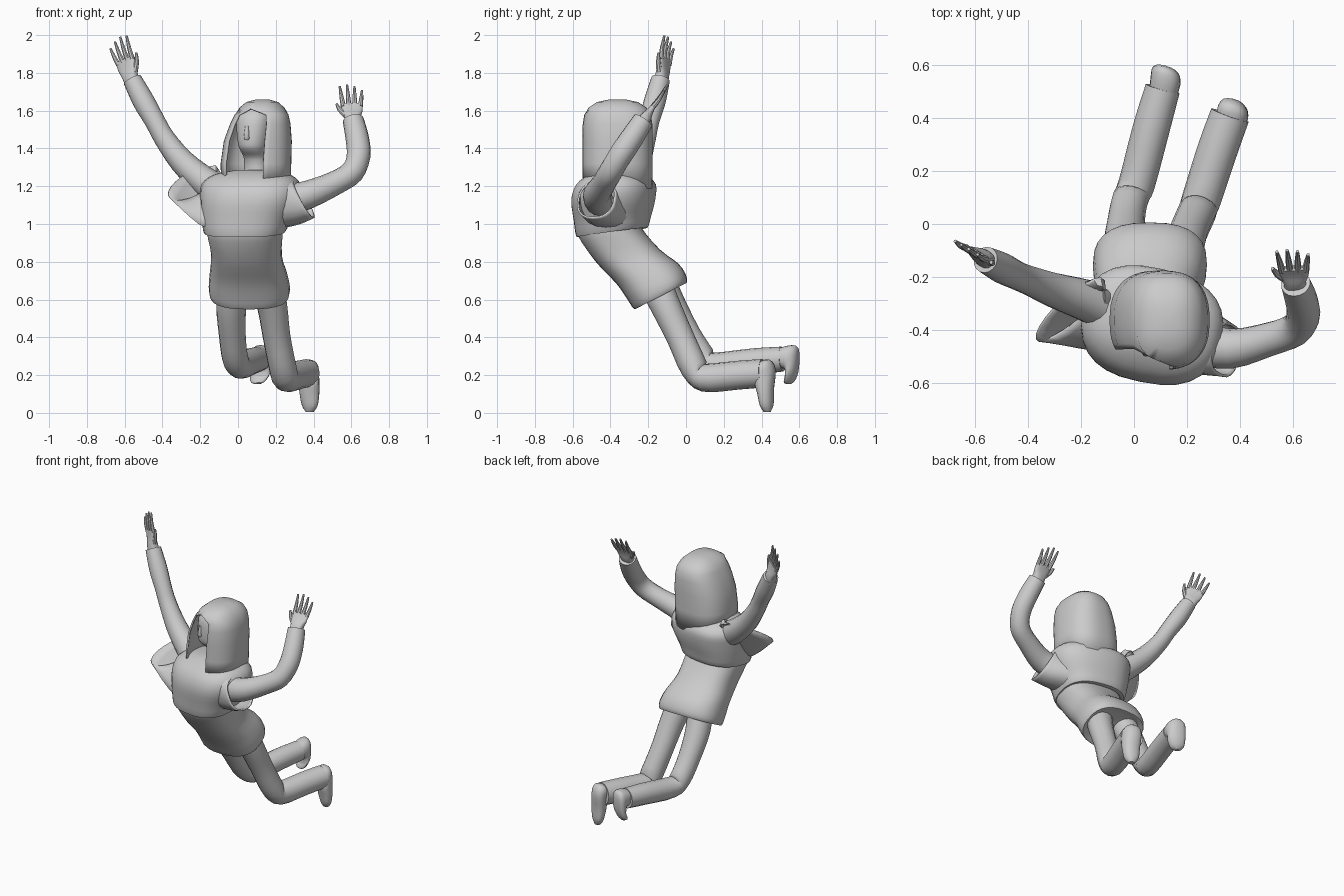
import bpy, bmesh, math
from mathutils import Vector as V


def finish(name, bm):
    bmesh.ops.remove_doubles(bm, verts=bm.verts, dist=0.0005)
    bmesh.ops.recalc_face_normals(bm, faces=bm.faces)
    me = bpy.data.meshes.new(name)
    bm.to_mesh(me)
    bm.free()
    ob = bpy.data.objects.new(name, me)
    bpy.context.collection.objects.link(ob)
    bpy.ops.object.select_all(action='DESELECT')
    ob.select_set(True)
    bpy.context.view_layer.objects.active = ob
    bpy.ops.object.shade_smooth_by_angle(angle=math.radians(40))
    return ob


def spow(a, e):
    return math.copysign(abs(a) ** e, a)


def smooth_rings(rings, sub):
    """Catmull-Rom interpolation of (centre, u, v) rings."""
    out = []
    for i in range(len(rings) - 1):
        q = [rings[max(i - 1, 0)], rings[i], rings[i + 1], rings[min(i + 2, len(rings) - 1)]]
        for s in range(sub):
            t = s / sub
            w = (-t + 2*t*t - t**3, 2 - 5*t*t + 3*t**3, t + 4*t*t - 3*t**3, t**3 - t*t)
            out.append([sum((q[k][j] * (w[k] / 2) for k in range(4)), V()) for j in range(3)])
    return out + [rings[-1]]


def loft(name, rings, n=2.0, seg=20, sub=3, caps=(True, True)):
    """Skin superelliptic rings given as (centre, u half-axis, v half-axis)."""
    rings = smooth_rings([[V(a) for a in r] for r in rings], sub)
    bm, loops = bmesh.new(), []
    for c, u, v in rings:
        angs = [2 * math.pi * k / seg for k in range(seg)]
        loops.append([bm.verts.new(c + u * spow(math.cos(a), 2/n) + v * spow(math.sin(a), 2/n)) for a in angs])
    for a, b in zip(loops, loops[1:]):
        for k in range(seg):
            bm.faces.new((a[k], a[(k+1) % seg], b[(k+1) % seg], b[k]))
    if caps[0]:
        bm.faces.new(loops[0])
    if caps[1]:
        bm.faces.new(loops[-1])
    return finish(name, bm)


def tube(name, pts, ref, seg=16, sub=3):
    """Round limb through (x, y, z, radius) points."""
    rings = []
    for i, p in enumerate(pts):
        a, b = V(pts[max(i-1, 0)][:3]), V(pts[min(i+1, len(pts)-1)][:3])
        t = (b - a).normalized()
        u = t.cross(V(ref)).normalized()
        rings.append((V(p[:3]), u * p[3], t.cross(u) * p[3]))
    return loft(name, rings, seg=seg, sub=sub)


def hand(side, wrist, d, lat, palm, reach):
    """Flat palm with four fingers and a thumb; lat points away from the thumb."""
    w, d = V(wrist), V(d).normalized()
    lat = V(lat)
    lat = (lat - d * lat.dot(d)).normalized()
    nrm = d.cross(lat)
    loft(side + "_palm", [(w - d*.03, lat*.042, nrm*.034), (w + d*.02, lat*.044, nrm*.03),
                          (w + d*palm*.6, lat*.056, nrm*.018), (w + d*palm, lat*.056, nrm*.012)], n=2.6)
    for i, f in enumerate((.93, 1, .9, .7)):
        o = (i - 1.5) * .03
        a = w + d * (palm - .015) + lat * o
        b = w + d * (palm + reach * f) + lat * o * 1.3
        m = (a + b) / 2 + nrm * .004
        tube(f"{side}_finger_{i+1}", [(*a, .014), (*m, .011), (*b, .006)], nrm, 8, 2)
    a, b = w + d*.03 - lat*.035, w + d*(palm*1.05) - lat*.08
    tube(side + "_thumb", [(*a, .016), (*((a+b)/2 - lat*.008), .013), (*b, .007)], nrm, 8, 2)


# Lower shirt, leaning forward from hem to ribs
loft("lower_shirt", [
    ((.06, -.137, .632), (.17, 0, 0), (0, .11, .055)),
    ((.06, -.135, .618), (.205, 0, 0), (0, .138, .07)),
    ((.06, -.155, .665), (.215, 0, 0), (0, .155, .064)),
    ((.055, -.205, .738), (.205, 0, 0), (0, .165, .052)),
    ((.045, -.31, .835), (.187, 0, 0), (0, .172, .03)),
    ((.037, -.41, .97), (.2, -.03, 0), (.02, .162, .02)),
    ((.045, -.42, 1.06), (.19, -.03, 0), (0, .14, .01))], n=2.5, seg=28)

# Upper jacket, slightly turned
loft("upper_jacket", [
    ((.04, -.40, .985), (.18, -.03, 0), (.02, .14, 0)),
    ((.037, -.392, .955), (.21, -.035, 0), (.03, .18, .025)),
    ((.045, -.39, 1.03), (.232, -.045, 0), (.035, .195, .01)),
    ((.065, -.385, 1.13), (.258, -.055, 0), (.04, .21, 0)),
    ((.07, -.37, 1.21), (.255, -.06, 0), (.04, .195, 0)),
    ((.075, -.365, 1.26), (.2, -.045, 0), (.03, .14, 0)),
    ((.08, -.365, 1.285), (.09, -.02, 0), (.02, .08, 0))], n=2.5, seg=28)

# Flared short sleeves with open rims
sl = loft("right_flared_sleeve", [
    ((-.09, -.37, 1.10), (-.02, -.05, -.12), (.01, .10, .05)),
    ((-.16, -.355, 1.15), (-.05, -.06, -.13), (.01, .10, .08)),
    ((-.245, -.325, 1.21), (-.125, -.09, -.04), (.02, .08, .075))], n=2, caps=(True, False))
sr = loft("left_flared_sleeve", [
    ((.20, -.42, 1.12), (.05, 0, -.14), (.02, .14, 0)),
    ((.29, -.455, 1.12), (.04, 0, -.12), (.02, .115, 0)),
    ((.35, -.475, 1.13), (.05, -.02, -.10), (.02, .10, 0))], n=2.4, caps=(True, False))
for o in (sl, sr):
    m = o.modifiers.new("cloth", 'SOLIDIFY')
    m.thickness = .01

# Arms
tube("right_arm", [(-.10, -.32, 1.17, .085), (-.19, -.285, 1.235, .078), (-.30, -.25, 1.335, .066),
                   (-.39, -.215, 1.455, .056), (-.44, -.195, 1.545, .054), (-.50, -.165, 1.65, .058),
                   (-.56, -.135, 1.765, .05)], (0, 1, 0))
tube("left_arm", [(.24, -.45, 1.12, .085), (.37, -.47, 1.155, .075), (.51, -.435, 1.215, .064),
                  (.605, -.40, 1.275, .063), (.638, -.35, 1.36, .063), (.632, -.29, 1.45, .062),
                  (.61, -.225, 1.55, .056)], (0, 1, 0))
hand("right", (-.565, -.13, 1.765), (-.075, .045, .22), (-.85, .5, -.1), .115, .12)
hand("left", (.607, -.222, 1.55), (-.01, .12, .18), (1, 0, -.05), .10, .125)

# Legs, bent at the knee with shins trailing behind
tube("right_leg", [(-.01, -.15, .72, .085), (-.035, -.08, .57, .08), (-.03, .01, .41, .071),
                   (-.015, .09, .29, .069), (.01, .15, .25, .069), (.065, .36, .272, .07),
                   (.108, .51, .285, .066)], (1, 0, 0))
tube("left_leg", [(.14, -.18, .72, .09), (.18, -.11, .57, .08), (.205, -.03, .40, .073),
                  (.238, .045, .235, .073), (.255, .095, .186, .074), (.315, .28, .2, .076),
                  (.362, .41, .21, .075)], (1, 0, 0))

# Feet hanging from the ankles, heel first
loft("right_foot", [
    ((.105, .47, .285), (.05, -.01, 0), (0, 0, .05)),
    ((.118, .535, .295), (.056, -.015, 0), (0, .01, .062)),
    ((.12, .56, .27), (.055, -.015, 0), (0, .032, .075)),
    ((.118, .56, .215), (.052, -.015, 0), (0, .035, .03)),
    ((.105, .55, .17), (.04, -.01, 0), (0, .03, .01)),
    ((.10, .545, .152), (.015, 0, 0), (0, .012, .0))], n=2.3)
loft("left_foot", [
    ((.36, .37, .21), (.055, -.015, 0), (0, 0, .055)),
    ((.37, .41, .225), (.058, -.015, 0), (0, .03, .058)),
    ((.374, .42, .19), (.056, -.015, 0), (0, .052, .04)),
    ((.378, .422, .11), (.053, -.01, 0), (0, .042, .015)),
    ((.38, .428, .04), (.042, -.01, 0), (0, .034, .005)),
    ((.38, .43, .004), (.02, 0, 0), (0, .018, 0))], n=2.3)

# Neck and face, turned toward the right
f, s = V((-.4, -.92, 0)), V((.92, -.4, 0))
head = [(.00, 1.24, .07, .07), (.01, 1.34, .062, .062), (.03, 1.385, .068, .085), (.035, 1.42, .078, .1),
        (.03, 1.5, .09, .105), (.02, 1.57, .088, .10), (.01, 1.62, .05, .06)]
loft("head", [(V((.1, -.36, z)) + f * o, s * w, f * d) for o, z, w, d in head], n=2.3)
c = V((.1, -.36, 0)) + f * .132
loft("nose", [(c + V((0, 0, z)), s * w, f * d) for z, w, d in
              ((1.445, .008, .008), (1.455, .016, .02), (1.52, .009, .008))], seg=10, sub=2)

# Long hair: an open hood that closes above the face
bm, rows, N = bmesh.new(), [], 40
hood = [(.095, .185, .185, 1.22, 67), (.095, .187, .187, 1.32, 67), (.105, .18, .187, 1.44, 67),
        (.118, .16, .185, 1.53, 67), (.125, .142, .176, 1.58, 62), (.127, .12, .155, 1.615, 0),
        (.128, .085, .11, 1.645, 0), (.13, .04, .05, 1.658, 0), (.13, .0001, .0001, 1.66, 0)]
for x, rx, ry, z, gap in hood:
    row = []
    for k in range(N + 1):
        a = math.radians(244.5 + gap / 2 + (360 - gap) * k / N)
        px, py = rx * spow(math.cos(a), .8), ry * spow(math.sin(a), .8)
        row.append(bm.verts.new((x + px, -.363 + py, z - (py + .1) * .12 * (z < 1.3))))
    rows.append(row)
for a, b in zip(rows, rows[1:]):
    for k in range(N):
        bm.faces.new((a[k], a[k+1], b[k+1], b[k]))
hair = finish("long_hair", bm)
m = hair.modifiers.new("thickness", 'SOLIDIFY')
m.thickness = .012
